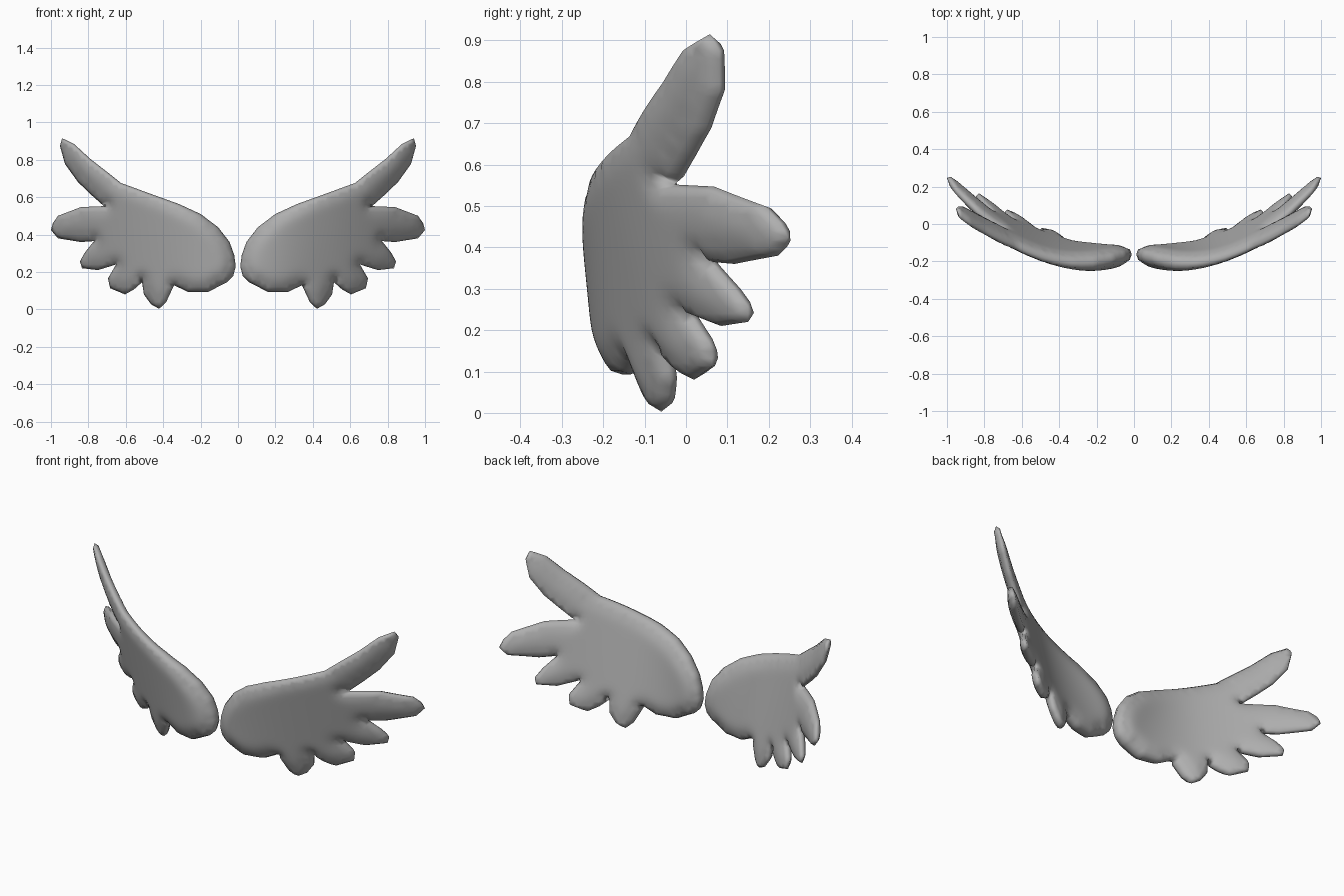
import bpy
import bmesh
import math
from mathutils import Vector
from mathutils.geometry import delaunay_2d_cdt, intersect_point_line

cube = bpy.data.objects.get("Cube")
if cube:
    bpy.data.objects.remove(cube, do_unlink=True)

grey = bpy.data.materials.new("soft_grey")
grey.use_nodes = True
tint = (0.43, 0.43, 0.43, 1)
grey.diffuse_color = tint
grey.node_tree.nodes["Principled BSDF"].inputs["Base Color"].default_value = tint

# Wing outline seen from the front, feather by feather (x, z)
shoulder = [(.06, .145), (.025, .18), (.012, .23), (.02, .29), (.045, .36), (.107, .44),
            (.2, .51), (.315, .563), (.465, .617), (.626, .676)]
top_feather = [(.7, .735), (.79, .805), (.877, .885), (.94, .915), (.952, .874),
               (.925, .777), (.856, .681), (.79, .617), (.717, .552)]
long_feather = [(.84, .547), (.963, .5), (.99, .46), (1, .424), (.963, .38),
                (.84, .36), (.77, .365)]
middle_feather = [(.818, .305), (.845, .257), (.834, .22), (.749, .21), (.652, .24)]
short_feather = [(.695, .166), (.684, .113), (.604, .08), (.556, .107), (.513, .145)]
low_feather = [(.503, .08), (.465, .027), (.422, .003), (.385, .037), (.342, .129)]
lower_edge = [(.267, .093), (.16, .093)]
corners = [Vector(p) for p in shoulder + top_feather + long_feather + middle_feather
           + short_feather + low_feather + lower_edge]
sides = list(zip(corners, corners[1:] + corners[:1]))
STEP = 0.02


def edge_distance(p):
    """Distance from p to the nearest side of the outline."""
    best = 9
    for a, b in sides:
        q, t = intersect_point_line(p, a, b)
        best = min(best, (p - a.lerp(b, min(1, max(0, t)))).length)
    return best


def inside(p):
    hit = False
    for a, b in sides:
        if (a.y > p.y) != (b.y > p.y):
            if p.x < a.x + (b.x - a.x) * (p.y - a.y) / (b.y - a.y):
                hit = not hit
    return hit


def sweep(x, z):
    """Depth of the wing's middle sheet, curling back towards the tips."""
    return -0.16 + 0.52 * x ** 1.9 - 0.27 * math.tanh(x / 0.35) * z


def half_thickness(x, d):
    """Rounded rim, thick at the shoulder and thinner on the feathers."""
    t = min(1, max(0, (x - 0.1) / 0.4))
    t = t * t * (3 - 2 * t)
    rim = 1 - min(1, d / (0.09 - 0.03 * t))
    return (0.062 - 0.02 * t) * math.sqrt(1 - rim * rim)


def wing_sheet():
    """Flat triangulated wing: outline, a ring just inside it, and an inner grid."""
    outline, ring, grid = [], [], []
    for a, b in sides:
        n = max(1, round((b - a).length / STEP))
        inward = Vector((b.y - a.y, a.x - b.x)).normalized() * STEP * 0.5
        for i in range(n):
            p = a.lerp(b, i / n)
            outline.append(p)
            if inside(p + inward) and edge_distance(p + inward) > STEP * 0.4:
                ring.append(p + inward)
    for row in range(int(1 / STEP)):
        for col in range(int(1 / STEP) + 1):
            p = Vector(((col + row % 2 / 2) * STEP, row * STEP))
            if inside(p) and edge_distance(p) > STEP:
                grid.append(p)
    result = delaunay_2d_cdt(outline + ring + grid, [], [list(range(len(outline)))], 1, 1e-5)
    return result[0], result[2]


def smooth_heights(points, faces, heights):
    """Relax the inner heights so the feather ridges blend together."""
    near = [set() for _ in points]
    for f in faces:
        for i in f:
            near[i].update(f)
    return [h if d < STEP else sum(heights[j] for j in near[i]) / len(near[i])
            for i, (h, d) in enumerate(zip(heights, distances))]


points, faces = wing_sheet()
distances = [edge_distance(p) for p in points]
heights = [half_thickness(p.x, d) if d > 1e-4 else 0 for p, d in zip(points, distances)]
for _ in range(3):
    heights = smooth_heights(points, faces, heights)


def build_wing(name, side):
    bm = bmesh.new()
    front, back = [], []
    for p, h in zip(points, heights):
        y = sweep(p.x, p.y)
        v = bm.verts.new((side * p.x, y - h, p.y))
        front.append(v)
        # Front and back share the vertices along the rim
        back.append(bm.verts.new((side * p.x, y + h, p.y)) if h else v)
    for f in faces:
        bm.faces.new([front[i] for i in f])
        if any(heights[i] for i in f):
            bm.faces.new([back[i] for i in reversed(f)])
    bmesh.ops.recalc_face_normals(bm, faces=bm.faces)
    mesh = bpy.data.meshes.new(name)
    bm.to_mesh(mesh)
    bm.free()
    mesh.materials.append(grey)
    wing = bpy.data.objects.new(name, mesh)
    bpy.context.collection.objects.link(wing)
    for poly in mesh.polygons:
        poly.use_smooth = True


build_wing("left_wing", 1)
build_wing("right_wing", -1)
